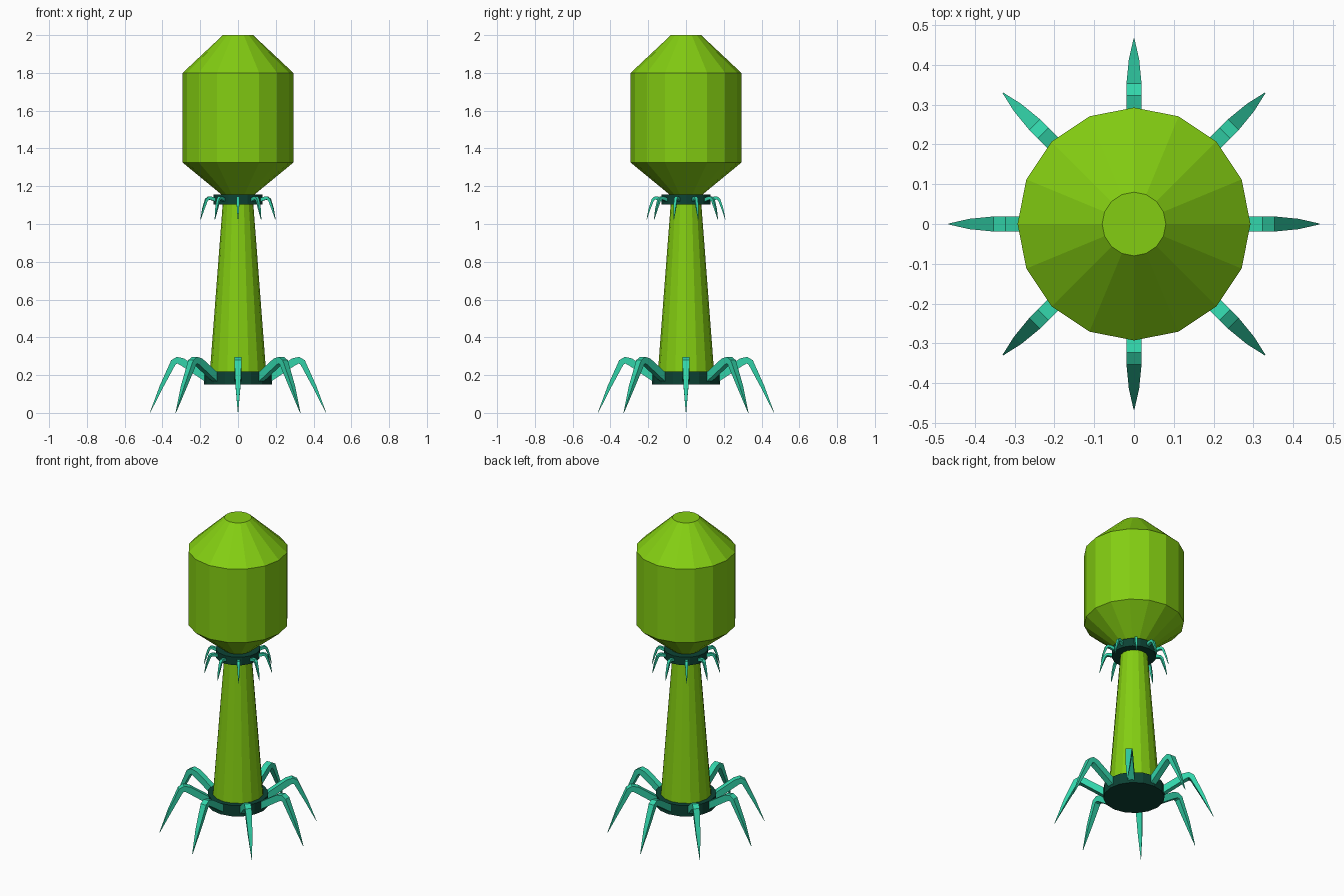
import bpy, bmesh, math
from mathutils import Vector

if "Cube" in bpy.data.objects:
    bpy.data.objects.remove(bpy.data.objects["Cube"])


def material(name, rgb):
    m = bpy.data.materials.new(name)
    lin = [((c / 255 + 0.055) / 1.055) ** 2.4 if c > 10 else c / 255 / 12.92 for c in rgb]
    m.diffuse_color = (*lin, 1)
    m.use_nodes = True
    m.node_tree.nodes["Principled BSDF"].inputs["Base Color"].default_value = m.diffuse_color
    return m


LIME = material("lime green", (132, 206, 18))
DARK = material("dark green", (12, 66, 52))
TEAL = material("teal", (50, 212, 170))


def finish(name, bm, mat):
    bmesh.ops.recalc_face_normals(bm, faces=bm.faces)
    me = bpy.data.meshes.new(name)
    bm.to_mesh(me)
    bm.free()
    me.materials.append(mat)
    ob = bpy.data.objects.new(name, me)
    bpy.context.collection.objects.link(ob)
    return ob


def skin(bm, rings):
    """Bridge consecutive vertex rings and cap both ends."""
    n = len(rings[0])
    for a, b in zip(rings, rings[1:]):
        for i in range(n):
            j = (i + 1) % n
            bm.faces.new((a[i], a[j], b[j], b[i]))
    bm.faces.new(rings[0])
    bm.faces.new(rings[-1])


def turned(name, profile, mat, sides=16):
    """Solid of revolution from (radius, z) pairs."""
    bm = bmesh.new()
    rings = [[bm.verts.new((r * math.cos(math.tau * i / sides),
                            r * math.sin(math.tau * i / sides), z))
              for i in range(sides)] for r, z in profile]
    skin(bm, rings)
    return finish(name, bm, mat)


def limbs(name, stations, count, mat):
    """Radial ring of bent limbs; stations are (radius, z, half width, half thickness)."""
    for k in range(count):
        bm = bmesh.new()
        a = -math.pi / 2 + math.tau * k / count
        out = Vector((math.cos(a), math.sin(a), 0))
        side = Vector((-math.sin(a), math.cos(a), 0))
        up = Vector((0, 0, 1))
        pts = [Vector((s[0], s[1])) for s in stations]
        rings = []
        for i, (r, z, w, t) in enumerate(stations):
            d = Vector((0, 0))
            if i > 0:
                d += (pts[i] - pts[i - 1]).normalized()
            if i < len(pts) - 1:
                d += (pts[i + 1] - pts[i]).normalized()
            d.normalize()
            normal = out * -d.y + up * d.x
            c = out * r + up * z
            rings.append([bm.verts.new(c + side * w * sx + normal * t * sn)
                          for sx, sn in ((-1, -1), (1, -1), (1, 1), (-1, 1))])
        skin(bm, rings)
        finish(f"{name}_{k + 1}", bm, mat)


# Head capsule, tapering tail and the two dark plates
turned("head", [(0.08, 1.15), (0.293, 1.325), (0.293, 1.8), (0.08, 2.0)], LIME)
turned("tail", [(0.15, 0.2), (0.08, 1.12)], LIME)
turned("collar", [(0.13, 1.103), (0.13, 1.155)], DARK)
turned("base_plate", [(0.18, 0.15), (0.18, 0.22)], DARK)

# Eight long legs around the base plate
limbs("leg", [(0.15, 0.175, 0.019, 0.021), (0.295, 0.27, 0.019, 0.02),
              (0.322, 0.279, 0.019, 0.018), (0.342, 0.268, 0.019, 0.016),
              (0.405, 0.14, 0.013, 0.01), (0.466, 0.001, 0.001, 0.001)], 8, TEAL)

# Ten short whiskers around the collar
limbs("whisker", [(0.11, 1.123, 0.009, 0.01), (0.15, 1.136, 0.009, 0.009),
                  (0.165, 1.137, 0.009, 0.008), (0.176, 1.128, 0.008, 0.007),
                  (0.193, 1.08, 0.006, 0.005), (0.208, 1.024, 0.001, 0.001)], 10, TEAL)
